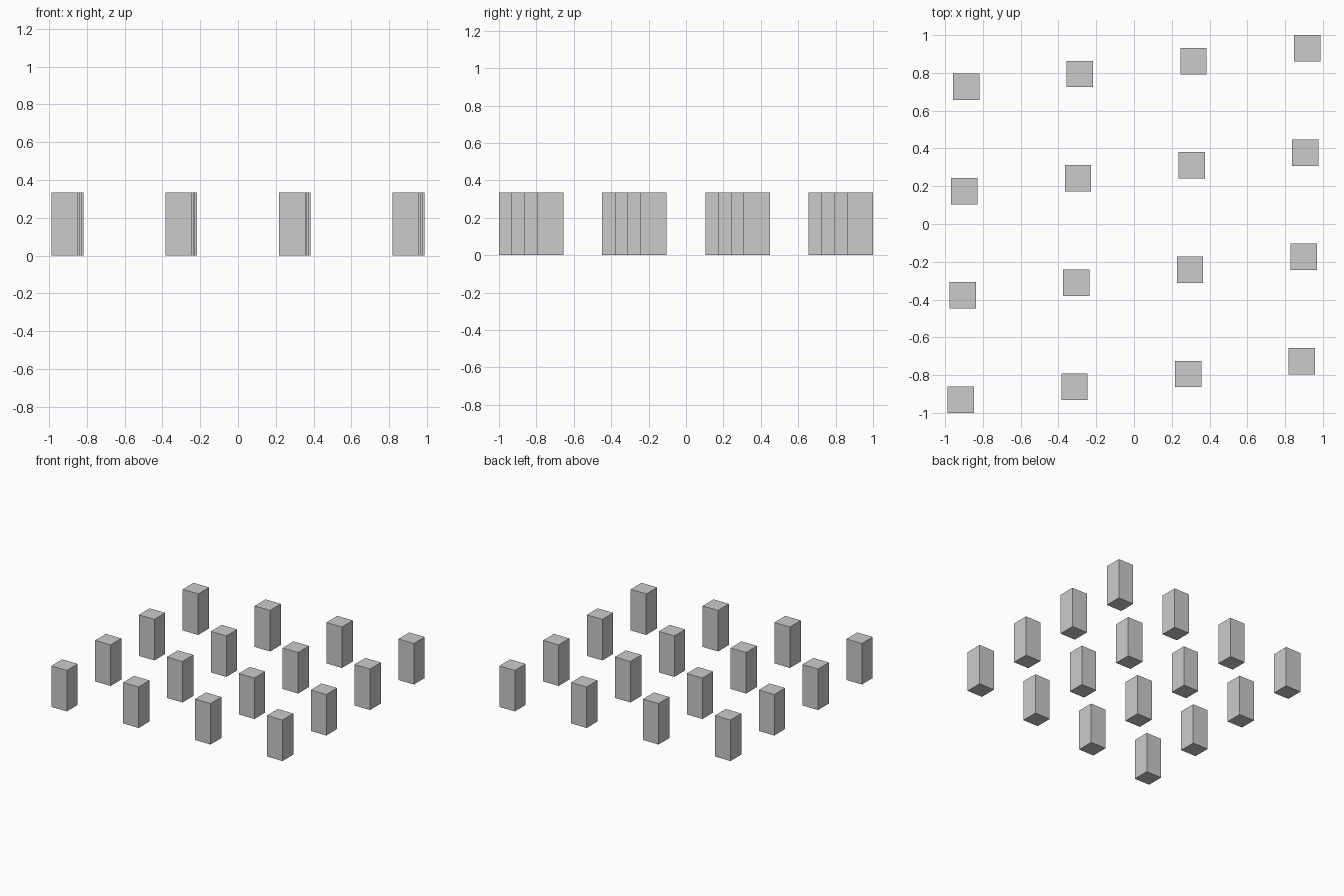
import bpy

if "Cube" in bpy.data.objects:
    bpy.data.objects.remove(bpy.data.objects["Cube"])

N = 4                       # posts per row and column
W, H = 0.14, 0.335          # post width and height
STEP_U = (0.602, 0.068)     # offset between columns
STEP_V = (0.0093, 0.552)    # offset between rows


def add_post(name, x, y):
    bpy.ops.mesh.primitive_cube_add(size=1, location=(x, y, H / 2))
    ob = bpy.context.object
    ob.name = name
    ob.scale = (W, W, H)
    bpy.ops.object.transform_apply(location=False, rotation=False, scale=True)


# Skewed grid of square posts, centred on the origin
for i in range(N):
    for j in range(N):
        u, v = i - (N - 1) / 2, j - (N - 1) / 2
        add_post(f"post_{i + 1}_{j + 1}",
                 u * STEP_U[0] + v * STEP_V[0],
                 u * STEP_U[1] + v * STEP_V[1])
